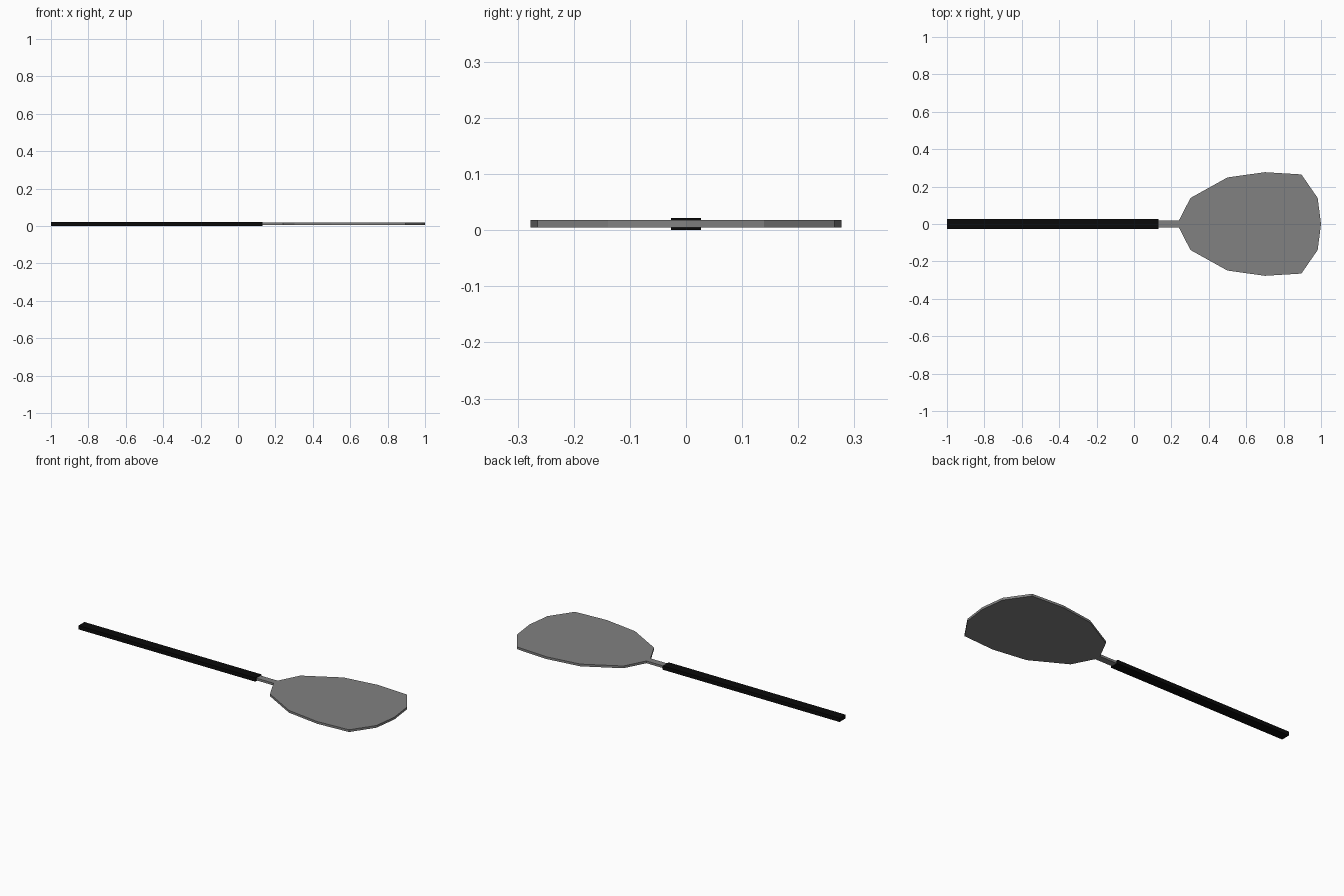
import bpy
import bmesh

cube = bpy.data.objects.get("Cube")
if cube:
    bpy.data.objects.remove(cube, do_unlink=True)


def material(name, colour, roughness):
    mat = bpy.data.materials.new(name)
    mat.use_nodes = True
    mat.diffuse_color = (*colour, 1)
    shader = mat.node_tree.nodes["Principled BSDF"]
    shader.inputs["Base Color"].default_value = (*colour, 1)
    shader.inputs["Roughness"].default_value = roughness
    return mat


def plate(name, half_outline, bottom, top, mat):
    """Mirror a half outline across y = 0 and extrude it into a flat plate."""
    mirrored = [(x, -y) for x, y in reversed(half_outline) if y > 0]
    bm = bmesh.new()
    face = bm.faces.new([bm.verts.new((x, y, bottom)) for x, y in half_outline + mirrored])
    extruded = bmesh.ops.extrude_face_region(bm, geom=[face])["geom"]
    raised = [v for v in extruded if isinstance(v, bmesh.types.BMVert)]
    bmesh.ops.translate(bm, verts=raised, vec=(0, 0, top - bottom))
    bmesh.ops.recalc_face_normals(bm, faces=bm.faces)
    mesh = bpy.data.meshes.new(name)
    bm.to_mesh(mesh)
    bm.free()
    mesh.materials.append(mat)
    obj = bpy.data.objects.new(name, mesh)
    bpy.context.collection.objects.link(obj)
    return obj


steel = material("grey steel", (0.22, 0.22, 0.22), 0.5)
grip = material("black grip", (0.003, 0.003, 0.003), 0.6)

# Square-edged grip
plate("handle", [(-1, 0.027), (0.13, 0.027)], 0, 0.022, grip)

# Neck and faceted head in one flat sheet
head = [(0.1, 0.019), (0.24, 0.019), (0.302, 0.139), (0.5, 0.249), (0.7, 0.277),
        (0.895, 0.265), (0.982, 0.139), (1, 0)]
plate("blade_and_neck", head, 0.005, 0.018, steel)
